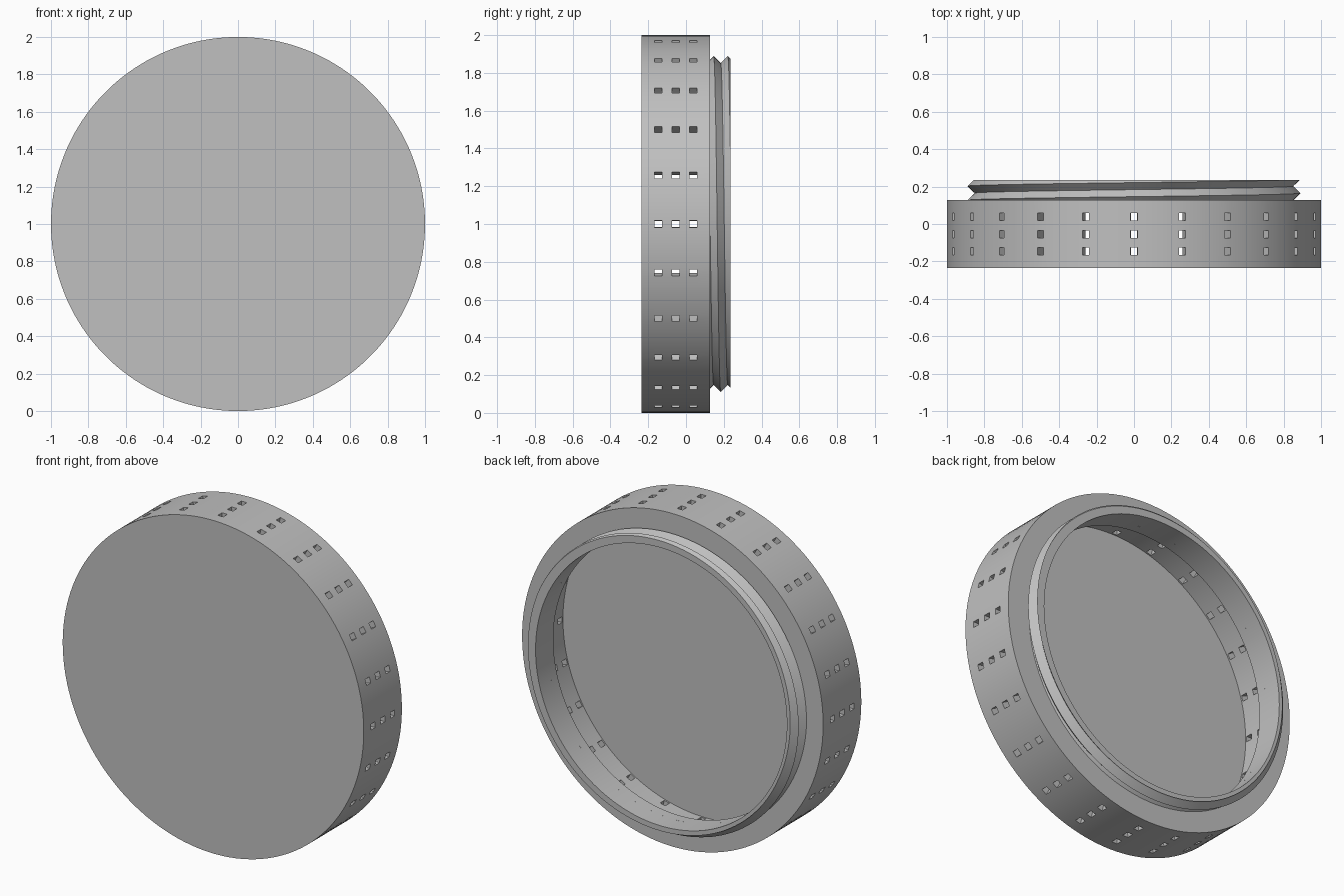
import bpy, bmesh
from math import cos, sin, pi, radians

if "Cube" in bpy.data.objects:
    bpy.data.objects.remove(bpy.data.objects["Cube"], do_unlink=True)

FRONT, SHOULDER, TOP = -0.235, 0.127, 0.235   # depths along y
WALL = 0.06
OUTER, MOUTH = 1.0, 0.835
INNER = OUTER - WALL

grey = bpy.data.materials.new("plain grey")
grey.use_nodes = True
colour = (0.527, 0.527, 0.527, 1)
grey.diffuse_color = colour
grey.node_tree.nodes["Principled BSDF"].inputs["Base Color"].default_value = colour


def point(r, angle, y):
    return (r * cos(angle), y, 1 + r * sin(angle))


def finish(bm, name):
    bmesh.ops.remove_doubles(bm, verts=bm.verts, dist=1e-5)
    bmesh.ops.recalc_face_normals(bm, faces=bm.faces)
    mesh = bpy.data.meshes.new(name)
    bm.to_mesh(mesh)
    bm.free()
    mesh.materials.append(grey)
    obj = bpy.data.objects.new(name, mesh)
    bpy.context.collection.objects.link(obj)
    bpy.ops.object.select_all(action='DESELECT')
    obj.select_set(True)
    bpy.context.view_layer.objects.active = obj
    bpy.ops.object.shade_smooth_by_angle(angle=radians(30))
    return obj


# Perforated cap: columns are spaced so that one narrow column per step is a row of holes
HOLES, FILL, HALF = 24, 5, 0.018
step = 2 * pi / HOLES
angles = []
for h in range(HOLES):
    angles.append(h * step - HALF)
    for f in range(FILL):
        angles.append(h * step + HALF + f * (step - 2 * HALF) / FILL)
count = len(angles)

bm = bmesh.new()


def ring(r, y):
    return [bm.verts.new(point(r, a, y)) for a in angles]


hole_edges = [c + s for c in (-0.146, -0.054, 0.038) for s in (-0.02, 0.02)]
outer = [ring(OUTER, y) for y in [FRONT] + hole_edges + [SHOULDER]]
inner = [ring(INNER, y) for y in [FRONT + WALL] + hole_edges + [SHOULDER - WALL]]
mouth = [ring(MOUTH, y) for y in (SHOULDER - WALL, SHOULDER)]


def is_hole(row, col):
    return row % 2 == 1 and col % (FILL + 1) == 0


def join(a, b, row=0):
    for i in range(count):
        if not is_hole(row, i):
            j = (i + 1) % count
            bm.faces.new((a[i], a[j], b[j], b[i]))


for shell in (outer, inner):
    for row in range(len(shell) - 1):
        join(shell[row], shell[row + 1], row)
join(outer[-1], mouth[1])
join(mouth[1], mouth[0])
join(mouth[0], inner[-1])
bm.faces.new(outer[0])
bm.faces.new(inner[0])

# Walls of the square holes
for row in range(len(outer) - 1):
    for i in range(count):
        if is_hole(row, i):
            corners = [(row, i), (row, i + 1), (row + 1, i + 1), (row + 1, i)]
            for (r1, c1), (r2, c2) in zip(corners, corners[1:] + corners[:1]):
                bm.faces.new((outer[r1][c1], outer[r2][c2], inner[r2][c2], inner[r1][c1]))
finish(bm, "perforated_cap")

# Threaded neck: a V-shaped helix clipped flat at the shoulder and the lip
PITCH, CREST, ROOT, START = 0.075, 0.89, 0.852, 0.165
SEGMENTS = 144
bm = bmesh.new()
columns = []
for i in range(SEGMENTS + 1):
    turn = i / SEGMENTS
    a = 2 * pi * turn
    base = START - PITCH * turn
    column = [bm.verts.new(point(MOUTH, a, SHOULDER))]
    for k in range(-3, 8):
        y = min(max(base + k * PITCH / 2, SHOULDER), TOP)
        phase = ((y - base) / PITCH) % 1
        crest = abs(2 * phase - 1)
        column.append(bm.verts.new(point(ROOT + (CREST - ROOT) * crest, a, y)))
    column.append(bm.verts.new(point(MOUTH, a, TOP)))
    columns.append(column)
for left, right in zip(columns, columns[1:]):
    for k in range(1, len(left) - 1):
        bm.faces.new((left[k], right[k], right[k + 1], left[k + 1]))
    bm.faces.new((left[-1], right[-1], right[0], left[0]))
bmesh.ops.dissolve_degenerate(bm, dist=1e-5, edges=bm.edges)
finish(bm, "threaded_neck")
